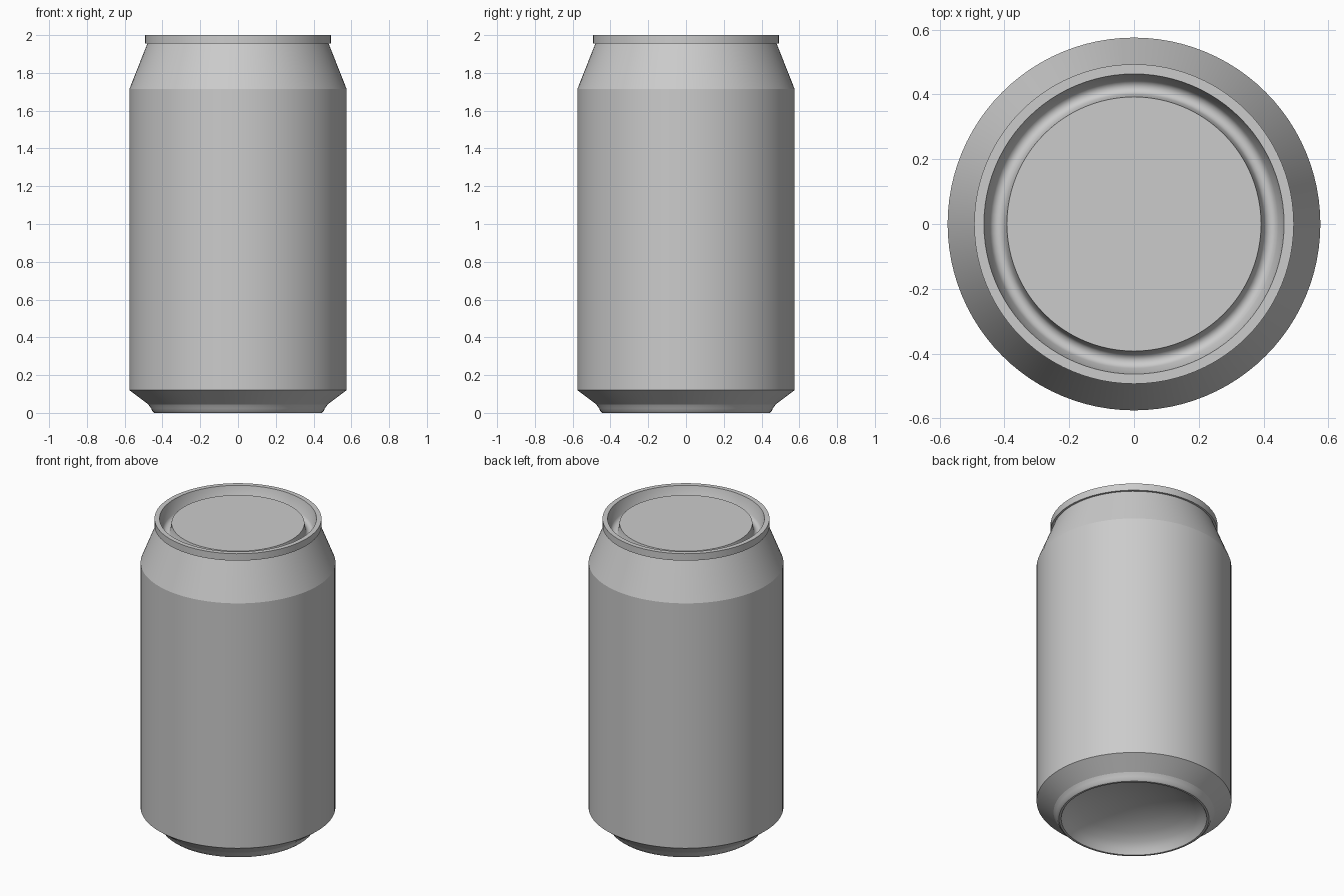
import bpy
import bmesh
import math

if "Cube" in bpy.data.objects:
    bpy.data.objects.remove(bpy.data.objects["Cube"], do_unlink=True)

# Single bare-metal grey
metal = bpy.data.materials.new("grey_metal")
metal.use_nodes = True
GREY = (0.6, 0.6, 0.6, 1.0)
metal.diffuse_color = GREY
metal.node_tree.nodes["Principled BSDF"].inputs["Base Color"].default_value = GREY

SEGMENTS = 96


def lathe(name, profile, smooth_angle=20):
    """Spin a (radius, height) profile, listed from low outside to high inside, about z."""
    bm = bmesh.new()
    verts = [bm.verts.new((r, 0, z)) for r, z in profile]
    edges = [bm.edges.new(pair) for pair in zip(verts, verts[1:])]
    bmesh.ops.spin(bm, geom=verts + edges, cent=(0, 0, 0), axis=(0, 0, 1),
                   angle=math.tau, steps=SEGMENTS, use_duplicate=False)
    bmesh.ops.remove_doubles(bm, verts=bm.verts, dist=0.0005)
    mesh = bpy.data.meshes.new(name)
    # Wind the faces so the profile's right-hand side is outside
    bm.normal_update()
    r0, z0 = profile[0]
    r1, z1 = profile[1]
    out_r, out_z = z1 - z0, r0 - r1
    face = min(bm.faces, key=lambda f: abs(f.calc_center_median().z - (z0 + z1) / 2)
               + abs(f.calc_center_median().xy.length - (r0 + r1) / 2))
    c = face.calc_center_median()
    radial = face.normal.xy.dot(c.xy.normalized())
    if radial * out_r + face.normal.z * out_z < 0:
        bmesh.ops.reverse_faces(bm, faces=bm.faces)
    bm.to_mesh(mesh)
    bm.free()
    mesh.materials.append(metal)
    obj = bpy.data.objects.new(name, mesh)
    bpy.context.collection.objects.link(obj)
    bpy.ops.object.select_all(action='DESELECT')
    obj.select_set(True)
    bpy.context.view_layer.objects.active = obj
    bpy.ops.object.shade_smooth_by_angle(angle=math.radians(smooth_angle))
    return obj


# Straight wall with lower chamfer and tapered shoulder
lathe("can_body", [(0.475, 0.045), (0.575, 0.12), (0.575, 1.715), (0.48, 1.955)])

# Domed underside and rounded standing ring
lathe("can_base", [(0, 0.165), (0.12, 0.157), (0.24, 0.132), (0.33, 0.098),
                   (0.385, 0.064), (0.412, 0.034), (0.425, 0.01), (0.43, 0.0),
                   (0.443, 0.0), (0.453, 0.008), (0.46, 0.024), (0.475, 0.045)], 30)

# Seamed rim, groove and raised lid panel
lathe("can_lid", [(0.48, 1.955), (0.493, 1.955), (0.493, 2.0), (0.463, 2.0),
                  (0.445, 1.92), (0.436, 1.908), (0.422, 1.903), (0.408, 1.908),
                  (0.40, 1.92), (0.392, 1.97), (0, 1.97)], 40)
